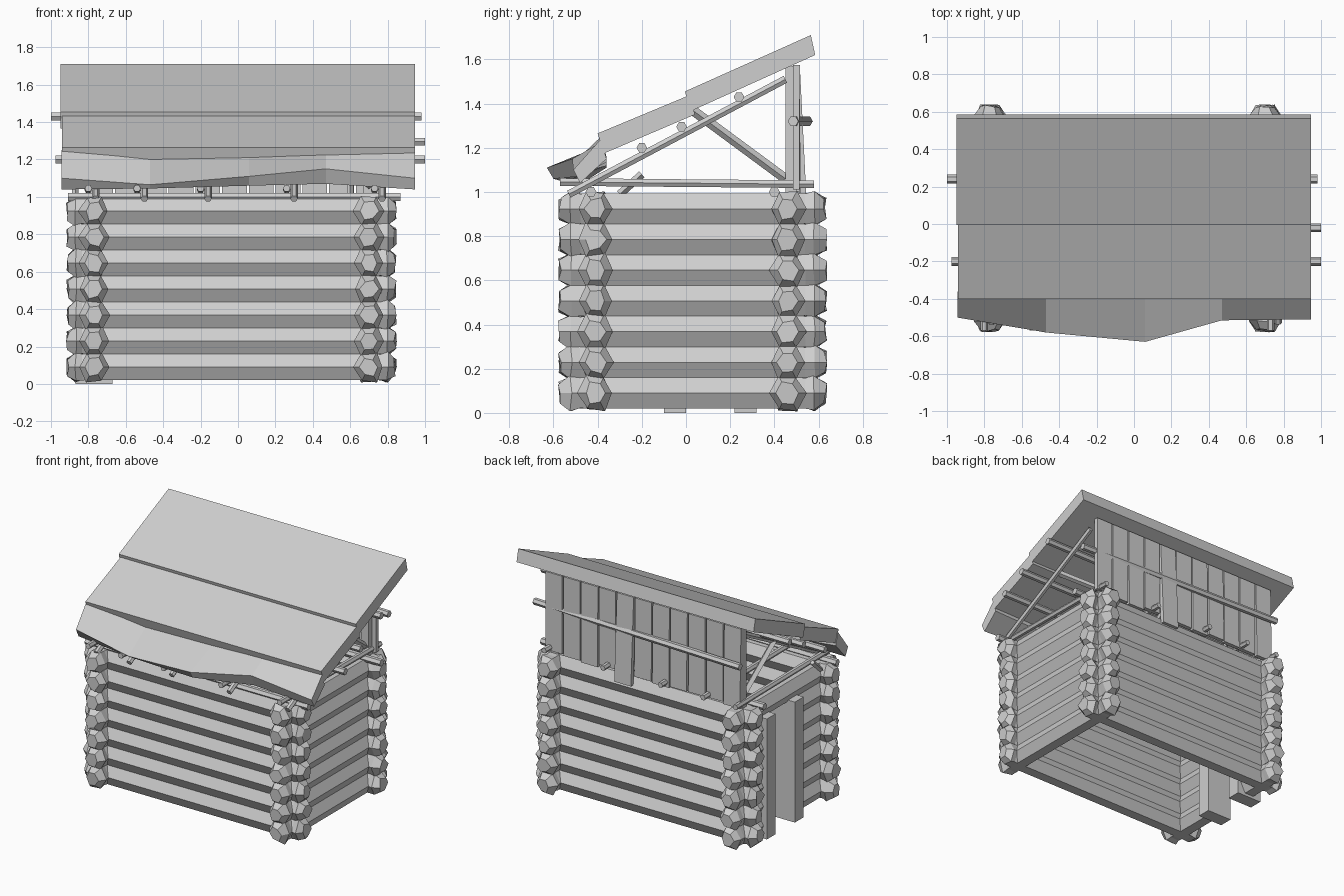
import bpy, bmesh, math, random
from mathutils import Vector

random.seed(4)
cube = bpy.data.objects.get("Cube")
if cube:
    bpy.data.objects.remove(cube)

wood = bpy.data.materials.new("weathered grey wood")
wood.use_nodes = True
GREY = (0.62, 0.62, 0.62, 1)
wood.diffuse_color = GREY
wood.node_tree.nodes["Principled BSDF"].inputs["Base Color"].default_value = GREY


def loft(name, rings):
    """Skin a closed solid through rings of equal point count."""
    bm = bmesh.new()
    loops = [[bm.verts.new(p) for p in ring] for ring in rings]
    n = len(loops[0])
    for a, b in zip(loops, loops[1:]):
        for i in range(n):
            j = (i + 1) % n
            bm.faces.new((a[i], a[j], b[j], b[i]))
    bm.faces.new(loops[0])
    bm.faces.new(loops[-1])
    bmesh.ops.recalc_face_normals(bm, faces=bm.faces)
    mesh = bpy.data.meshes.new(name)
    bm.to_mesh(mesh)
    bm.free()
    mesh.materials.append(wood)
    obj = bpy.data.objects.new(name, mesh)
    bpy.context.collection.objects.link(obj)
    return obj


def prism(name, x0, x1, profile):
    return loft(name, [[(x, y, z) for y, z in profile] for x in (x0, x1)])


def box(name, x0, x1, y0, y1, z0, z1):
    return prism(name, x0, x1, [(y0, z0), (y1, z0), (y1, z1), (y0, z1)])


def pole(name, a, b, r, sides=6):
    a, b = Vector(a), Vector(b)
    q = (b - a).to_track_quat('Z', 'Y')
    ring = [q @ Vector((r * math.cos(math.tau * i / sides),
                        r * math.sin(math.tau * i / sides), 0)) for i in range(sides)]
    return loft(name, [[end + v for v in ring] for end in (a, b)])


PITCH, HALF = 0.139, 0.07


def log(name, axis, offset, z, start, end, over, knobs=(True, True)):
    """Six-sided log with a rough axe-cut knob on the chosen ends."""
    def ring(t, scale, rough):
        pts = []
        for i in range(6):
            a = math.tau * i / 6
            s = scale * (1 + random.uniform(-rough, rough))
            side = offset + HALF * 1.05 * s * math.cos(a)
            up = z + HALF * s * math.sin(a) / math.sin(math.pi / 3)
            u = t + random.uniform(-rough, rough) * 0.06
            pts.append((u, side, up) if axis == 'x' else (side, u, up))
        return pts

    def tip(t, sign):
        return [ring(t, 0.64, 0.16), ring(t - sign * over * 0.3, 1.08, 0.1),
                ring(t - sign * over * 0.55, 0.98, 0.04)]
    rings = tip(start, -1) if knobs[0] else [ring(start, 1, 0)]
    if knobs[0]:
        rings.append(ring(start + over * 0.7, 1, 0))
    if knobs[1]:
        rings.append(ring(end - over * 0.7, 1, 0))
        rings += reversed(tip(end, 1))
    else:
        rings.append(ring(end, 1, 0))
    return loft(name, rings)


# Log walls, with a doorway in the -x wall under its top log
COURSES = 7
for i in range(COURSES):
    z = 0.09 + i * PITCH
    log("front_wall_log", 'x', -0.41, z, -0.91, 0.84, 0.14)
    log("back_wall_log", 'x', 0.46, z, -0.91, 0.84, 0.14)
    log("left_wall_log", 'y', 0.70, z, -0.57, 0.63, 0.165)
    if i == COURSES - 1:
        log("door_lintel_log", 'y', -0.77, z, -0.57, 0.63, 0.165)
    else:
        log("right_wall_front_log", 'y', -0.77, z, -0.57, -0.05, 0.165, (True, False))
        log("right_wall_back_log", 'y', -0.77, z, 0.27, 0.63, 0.165, (False, True))

# Door posts
for y in (-0.1, 0.22):
    box("door_post", -0.87, -0.67, y, y + 0.1, 0, 0.87)

# Wall plates on top of the front and back walls
for y in (-0.43, 0.40):
    pole("wall_plate", (-0.91, y, 1.0), (0.87, y, 1.0), 0.025)

# Tie beams and rafters
for x in (-0.8, -0.54, -0.2, 0.26, 0.73):
    pole("tie_beam", (x, -0.57, 1.045), (x, 0.58, 1.035), 0.02)
    pole("rafter", (x + 0.04, -0.53, 0.99), (x + 0.04, 0.45, 1.51), 0.02)

# Gable braces and posts
for x in (-0.77, 0.70):
    pole("diagonal_brace", (x, 0.45, 1.06), (x, 0.03, 1.37), 0.022, 4)
    pole("short_brace", (x - 0.1, -0.3, 0.99), (x - 0.1, -0.2, 1.08), 0.018, 4)
    box("gable_post", x - 0.03, x + 0.03, 0.45, 0.5, 0.98, 1.57)

# Purlins
for x0, x1, y, z in ((-1.0, 0.98, 0.24, 1.43), (-0.93, 1.0, -0.02, 1.295),
                     (-0.975, 1.0, -0.2, 1.2)):
    pole("purlin", (x0, y, z), (x1, y, z), 0.024)

# Upright boards closing the back gap, held by a rail
BOARDS = 11
for i in range(BOARDS):
    x = -0.8 + i * 0.143
    foot = 0.525 + random.uniform(-0.012, 0.012)
    low = 1.0 + random.uniform(-0.015, 0.02)
    if i == 6:
        low -= 0.06
        foot += 0.02
    prism("back_board", x, x + 0.133,
          [(foot - 0.03, low), (foot, low), (0.515, 1.575), (0.485, 1.575)])
pole("board_rail", (-0.82, 0.55, 1.32), (0.87, 0.485, 1.32), 0.024)

# Two upper roof panels
prism("upper_roof_panel", -0.95, 0.945,
      [(-0.005, 1.455), (0.565, 1.71), (0.585, 1.62), (0.02, 1.365)])
prism("middle_roof_panel", -0.94, 0.945,
      [(-0.40, 1.265), (0.02, 1.44), (0.04, 1.35), (-0.37, 1.175)])

# Sagging, ragged eave panel: x, top z, edge y, edge top z, edge bottom z
EAVE = ((-0.945, 1.25, -0.50, 1.10, 1.04), (-0.47, 1.2, -0.58, 1.065, 1.045),
        (0.06, 1.21, -0.63, 1.11, 1.06), (0.47, 1.225, -0.515, 1.15, 1.07),
        (0.945, 1.24, -0.51, 1.10, 1.04))
loft("eave_roof_panel", [[(x, -0.385, top), (x, edge, high),
                          (x, edge + 0.03, low), (x, -0.36, top - 0.09)]
                         for x, top, edge, high, low in EAVE])
